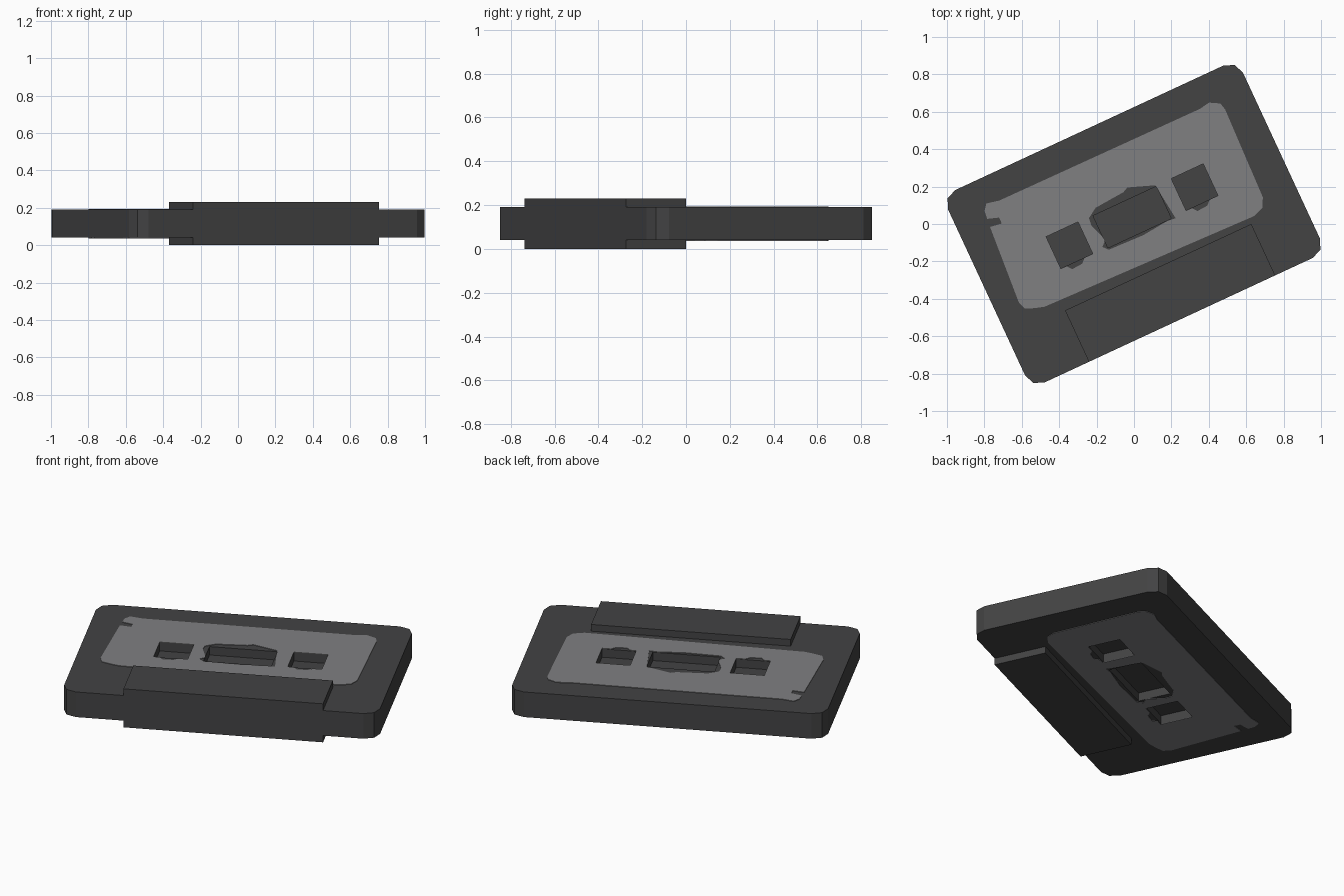
import bpy
import bmesh
from math import radians, sin, cos, pi
from mathutils import Matrix

if "Cube" in bpy.data.objects:
    bpy.data.objects.remove(bpy.data.objects["Cube"], do_unlink=True)

TURN = Matrix.Rotation(radians(24.9), 4, "Z")
MID = 0.115          # height of the middle plane
FACE = 0.075         # half thickness of the shell
OUTER = 0.115        # half thickness at the raised edge
DEPTH = 0.05         # depth of the pockets


def material(name, rgb):
    mat = bpy.data.materials.new(name)
    mat.use_nodes = True
    mat.diffuse_color = (*rgb, 1)
    mat.node_tree.nodes["Principled BSDF"].inputs["Base Color"].default_value = (*rgb, 1)
    return mat


SHELL = material("charcoal plastic", (0.056, 0.056, 0.057))
PAPER = material("grey label", (0.215, 0.215, 0.222))


def prism(name, outline, low, high, mat):
    """Extrude a flat outline between two heights, turned with the model."""
    bm = bmesh.new()
    face = bm.faces.new([bm.verts.new((x, y, low)) for x, y in outline])
    new = bmesh.ops.extrude_face_region(bm, geom=[face])["geom"]
    top = [v for v in new if isinstance(v, bmesh.types.BMVert)]
    bmesh.ops.translate(bm, verts=top, vec=(0, 0, high - low))
    bmesh.ops.recalc_face_normals(bm, faces=bm.faces)
    bm.transform(TURN)
    mesh = bpy.data.meshes.new(name)
    bm.to_mesh(mesh)
    bm.free()
    mesh.materials.append(mat)
    obj = bpy.data.objects.new(name, mesh)
    bpy.context.collection.objects.link(obj)
    return obj


def cut(target, outline, low, high):
    """Subtract a prism from the target and discard the cutter."""
    cutter = prism("cutter", outline, low, high, target.data.materials[0])
    cutter.hide_render = True
    mod = target.modifiers.new("cut", "BOOLEAN")
    mod.operation = "DIFFERENCE"
    mod.solver = "EXACT"
    mod.object = cutter
    with bpy.context.temp_override(object=target, active_object=target):
        bpy.ops.object.modifier_apply(modifier=mod.name)
    bpy.data.objects.remove(cutter, do_unlink=True)


def rect(x0, x1, y0, y1):
    return [(x0, y0), (x1, y0), (x1, y1), (x0, y1)]


def rounded(hx, hy, r, steps):
    points = []
    for q, (sx, sy) in enumerate([(1, 1), (-1, 1), (-1, -1), (1, -1)]):
        for i in range(steps + 1):
            a = (q + i / steps) * pi / 2
            points.append((sx * (hx - r) + r * cos(a), sy * (hy - r) + r * sin(a)))
    return points


# Outlines of the pockets, shared by shell and labels
REELS = [rect(c - 0.094, c + 0.094, -0.051, 0.136) for c in (-0.361, 0.377)]
WINDOW = rect(-0.18, 0.193, -0.057, 0.132)

# Label edge with a small notch, and worn gaps round the pockets
LABEL = [(-0.60, 0.417), (-0.67, 0.432), (-0.695, 0.40), (-0.70, 0.355),
         (-0.64, 0.335), (-0.64, 0.30), (-0.705, 0.31), (-0.735, -0.12),
         (-0.72, -0.165), (-0.67, -0.185), (-0.62, -0.20), (0.60, -0.232),
         (0.66, -0.21), (0.685, -0.16), (0.70, 0.35), (0.69, 0.39),
         (0.637, 0.42), (0.58, 0.41)]
WINDOW_GAP = [(-0.205, 0.13), (-0.15, 0.165), (0.02, 0.178), (0.05, 0.192),
              (0.19, 0.14), (0.215, -0.066), (0.17, -0.06), (0.02, -0.075),
              (-0.18, -0.068), (-0.205, -0.04), (-0.175, -0.012), (-0.21, 0.09)]


def reel_gap(c):
    return [(c - 0.094, 0.136), (c - 0.094, -0.053), (c - 0.06, -0.055),
            (c - 0.04, -0.08), (c + 0.02, -0.076), (c + 0.045, -0.053),
            (c + 0.094, -0.053), (c + 0.094, 0.136)]


# Shell
shell = prism("shell", rounded(0.869, 0.567, 0.078, 2), MID - FACE, MID + FACE, SHELL)

# Both faces carry pockets, a label and a raised edge
for side, name in ((1, "top"), (-1, "bottom")):
    def span(a, b):
        return sorted((MID + side * a, MID + side * b))

    for outline in REELS + [WINDOW]:
        cut(shell, outline, *span(FACE - DEPTH, FACE + 0.05))

    label = prism(name + "_label", LABEL, *span(FACE, FACE + 0.003), PAPER)
    for gap in (reel_gap(-0.361), reel_gap(0.377), WINDOW_GAP):
        cut(label, gap, *span(FACE - 0.02, FACE + 0.02))

    prism(name + "_raised_edge", rect(-0.529, 0.569, -0.567, -0.264),
          *span(FACE, OUTER), SHELL)
